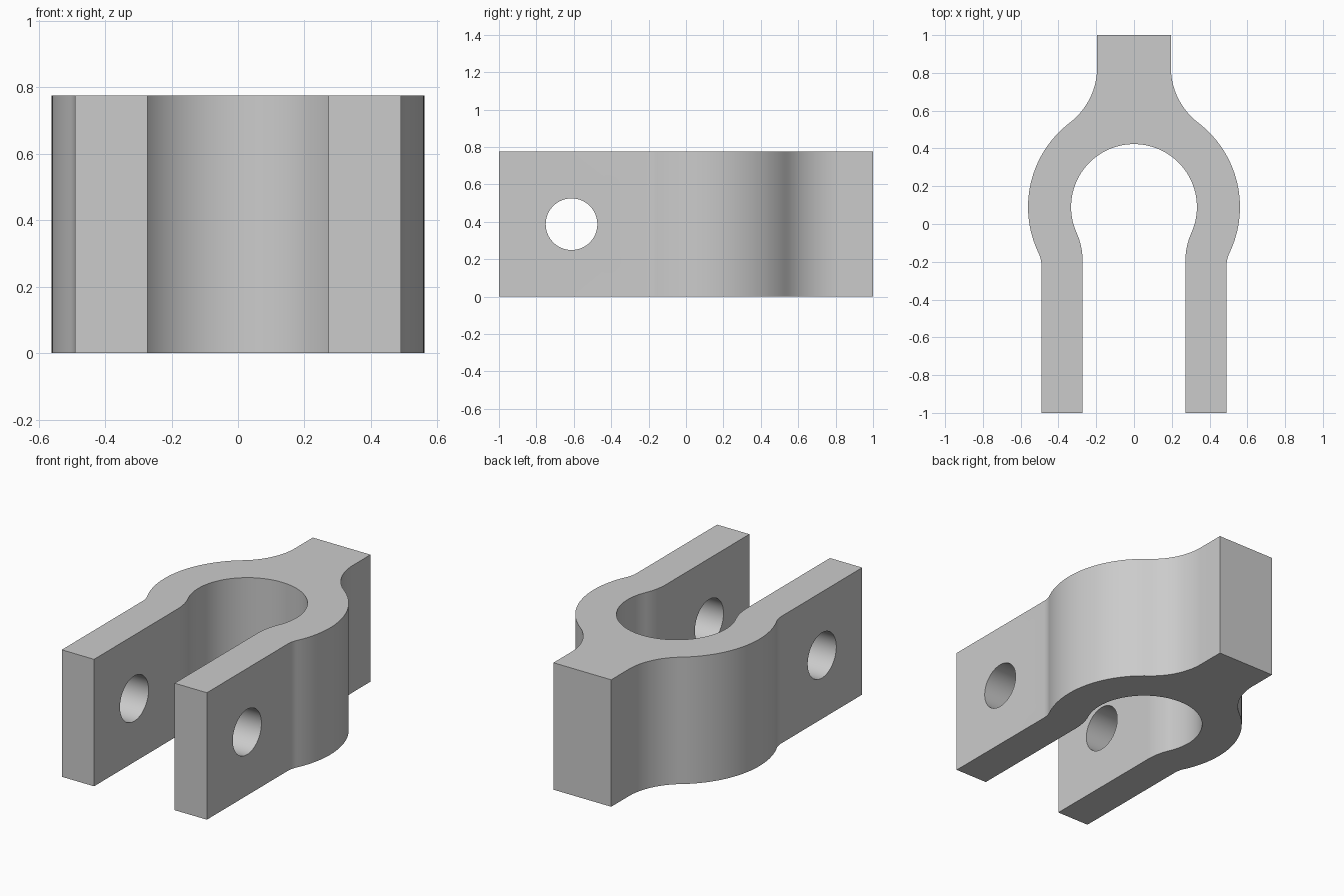
import bpy, bmesh
from math import sqrt, atan2, cos, sin, pi, radians

if "Cube" in bpy.data.objects:
    bpy.data.objects.remove(bpy.data.objects["Cube"])

HEIGHT = 0.775
RING_Y, RING_OUT, RING_IN = 0.09, 0.561, 0.333
ARM_OUT, ARM_IN, TAB = 0.49, 0.272, 0.195
HOLE_Y, HOLE_R = -0.612, 0.138


def arc(cx, cy, r, a0, a1, n):
    return [(cx + r * cos(a0 + (a1 - a0) * i / n),
             cy + r * sin(a0 + (a1 - a0) * i / n)) for i in range(n + 1)]


def fillet(ring_r, wall_x, r, side):
    """Centre height and ring angle of a fillet joining the ring to a straight wall."""
    dx = wall_x + r
    dy = side * sqrt((ring_r + r) ** 2 - dx ** 2)
    return RING_Y + dy, atan2(dy, dx)


# Right half of the outline: tab, outer ring, arm, inner bore
R_BIG, R_SMALL = 0.37, 0.15
tab_y, tab_a = fillet(RING_OUT, TAB, R_BIG, 1)
out_y, out_a = fillet(RING_OUT, ARM_OUT, R_SMALL, -1)
in_y, in_a = fillet(RING_IN, ARM_IN, R_BIG, -1)

half = [(TAB, 1)]
half += arc(TAB + R_BIG, tab_y, R_BIG, pi, pi + tab_a, 16)
half += arc(0, RING_Y, RING_OUT, tab_a, out_a, 32)[1:]
half += arc(ARM_OUT + R_SMALL, out_y, R_SMALL, pi + out_a, pi, 10)[1:]
half += [(ARM_OUT, -1), (ARM_IN, -1)]
half += arc(ARM_IN + R_BIG, in_y, R_BIG, pi, pi + in_a, 12)
half += arc(0, RING_Y, RING_IN, in_a, pi / 2, 40)[1:-1]
outline = half + [(0, RING_Y + RING_IN)] + [(-x, y) for x, y in reversed(half)]

# Clamp body: extruded outline
bm = bmesh.new()
base = bm.faces.new([bm.verts.new((x, y, 0)) for x, y in outline])
top = bmesh.ops.extrude_face_region(bm, geom=[base])["geom"]
bmesh.ops.translate(bm, vec=(0, 0, HEIGHT),
                    verts=[v for v in top if isinstance(v, bmesh.types.BMVert)])
bmesh.ops.recalc_face_normals(bm, faces=bm.faces)
mesh = bpy.data.meshes.new("clamp_body")
bm.to_mesh(mesh)
bm.free()
body = bpy.data.objects.new("clamp_body", mesh)
bpy.context.collection.objects.link(body)

# Plain grey metal
metal = bpy.data.materials.new("grey_metal")
metal.use_nodes = True
colour = (0.6, 0.6, 0.6, 1)
metal.diffuse_color = colour
metal.node_tree.nodes["Principled BSDF"].inputs["Base Color"].default_value = colour
mesh.materials.append(metal)

# Bolt hole through both arms
bpy.ops.mesh.primitive_cylinder_add(vertices=64, radius=HOLE_R, depth=2,
                                    location=(0, HOLE_Y, HEIGHT / 2),
                                    rotation=(0, pi / 2, 0))
cutter = bpy.context.object
cutter.name = "bolt_hole_cutter"
cutter.hide_render = True
cutter.data.materials.append(metal)

bpy.ops.object.select_all(action="DESELECT")
body.select_set(True)
bpy.context.view_layer.objects.active = body
cut = body.modifiers.new("bolt_hole", "BOOLEAN")
cut.operation = "DIFFERENCE"
cut.solver = "EXACT"
cut.object = cutter
bpy.ops.object.modifier_apply(modifier=cut.name)
bpy.data.objects.remove(cutter)

bpy.ops.object.shade_smooth_by_angle(angle=radians(30))
